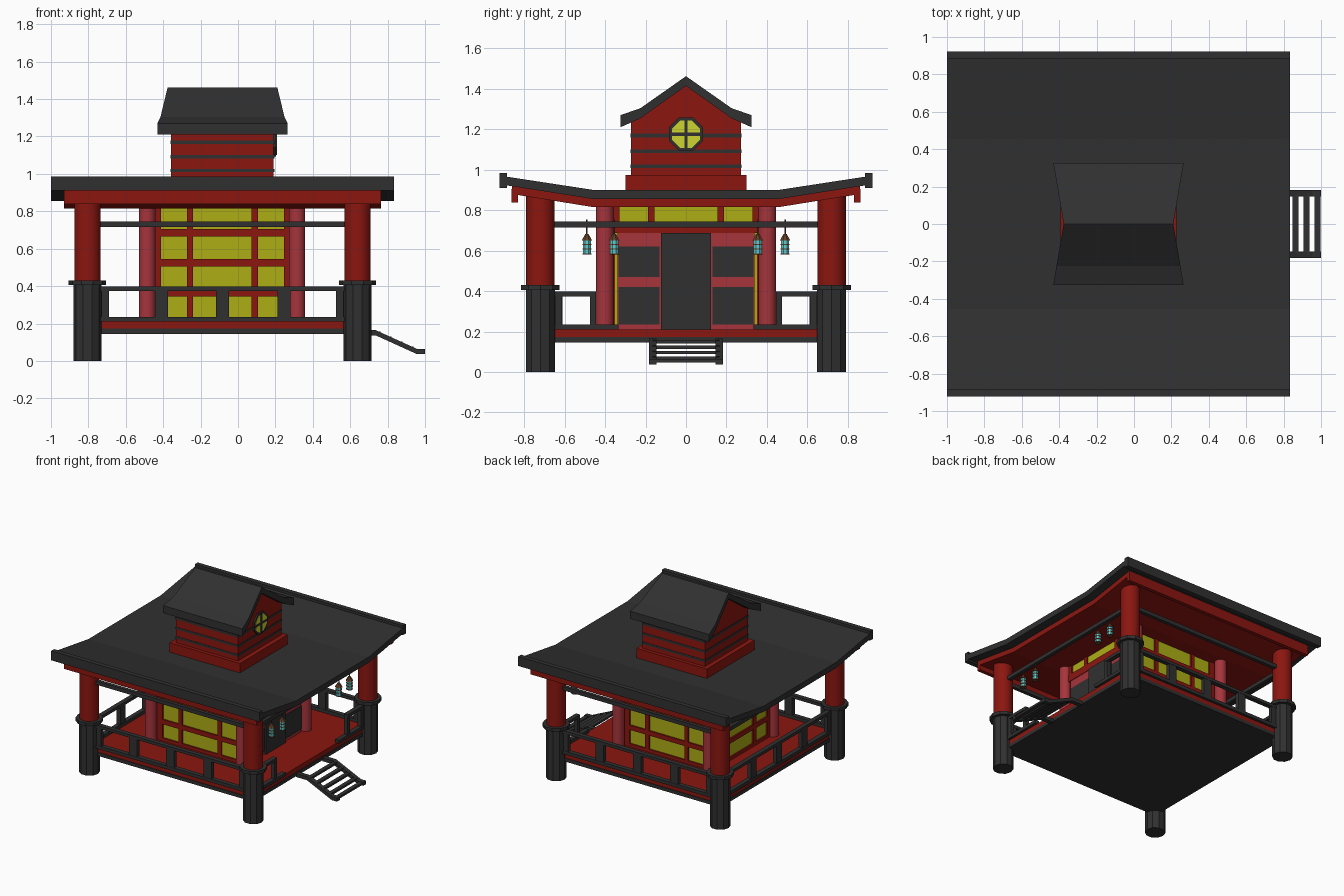
import bpy, bmesh, math
from mathutils import Matrix

if "Cube" in bpy.data.objects:
    bpy.data.objects.remove(bpy.data.objects["Cube"])

CX = -0.083  # centre of the pavilion; the stairs make the model asymmetric


def material(name, rgb):
    m = bpy.data.materials.new(name)
    m.diffuse_color = (*rgb, 1)
    m.use_nodes = True
    m.node_tree.nodes["Principled BSDF"].inputs["Base Color"].default_value = m.diffuse_color
    return m


DARK = material("charcoal", (0.03, 0.03, 0.03))
RED = material("red", (0.26, 0.008, 0.005))
ROSE = material("rose", (0.38, 0.035, 0.045))
YELLOW = material("yellow", (0.42, 0.42, 0.008))
LIME = material("window yellow", (0.62, 0.66, 0.03))
CYAN = material("lantern cyan", (0.12, 0.6, 0.62))
BROWN = material("brown", (0.12, 0.05, 0.02))


def finish(name, bm, mat, smooth=False):
    bmesh.ops.recalc_face_normals(bm, faces=bm.faces)
    me = bpy.data.meshes.new(name)
    bm.to_mesh(me)
    bm.free()
    me.materials.append(mat)
    ob = bpy.data.objects.new(name, me)
    bpy.context.collection.objects.link(ob)
    if smooth:
        bpy.context.view_layer.objects.active = ob
        ob.select_set(True)
        bpy.ops.object.shade_smooth_by_angle(angle=math.radians(40))
        ob.select_set(False)
    return ob


def box(name, x0, x1, y0, y1, z0, z1, mat):
    bm = bmesh.new()
    m = Matrix.Translation(((x0 + x1) / 2, (y0 + y1) / 2, (z0 + z1) / 2)) \
        @ Matrix.Diagonal((x1 - x0, y1 - y0, z1 - z0, 1))
    bmesh.ops.create_cube(bm, size=1, matrix=m)
    finish(name, bm, mat)


def cyl(name, x, y, z0, z1, r, mat, n=10, r2=None, smooth=False):
    bm = bmesh.new()
    m = Matrix.Translation((x, y, (z0 + z1) / 2)) @ Matrix.Rotation(math.pi / n, 4, 'Z')
    bmesh.ops.create_cone(bm, cap_ends=True, segments=n, radius1=r,
                          radius2=r if r2 is None else r2, depth=z1 - z0, matrix=m)
    finish(name, bm, mat, smooth)


def prism(name, profile, x0, x1, mat, flare=0):
    """Extrude a y-z profile along x; flare lengthens it away from y = 0."""
    bm = bmesh.new()
    ends = [[bm.verts.new((x + s * flare * abs(y), y, z)) for y, z in profile]
            for x, s in ((x0, -1), (x1, 1))]
    n = len(profile)
    for i in range(n):
        j = (i + 1) % n
        bm.faces.new((ends[0][i], ends[0][j], ends[1][j], ends[1][i]))
    caps = [bm.faces.new(e) for e in ends]
    bmesh.ops.triangulate(bm, faces=caps)
    finish(name, bm, mat)


def mirrored(top, bottom):
    """Closed profile from half profiles running from the centre outwards."""
    left = [(-y, z) for y, z in reversed(top) if y > 0]
    low_left = [(-y, z) for y, z in bottom if y > 0]
    return left + top + bottom[::-1] + low_left


# Main roof with end caps and the red lining beneath
under = [(0.455, 0.855), (0.9, 0.925)]
prism("main_roof", mirrored([(0.455, 0.90), (0.9, 0.968)], under), -1, 0.833, DARK)
prism("roof_lining", mirrored([(0.455, 0.857), (0.86, 0.921)],
                              [(0.455, 0.815), (0.86, 0.88)]), -0.93, 0.765, RED)
for s in (-1, 1):
    y0, y1 = sorted((s * 0.885, s * 0.922))
    box("roof_eave_cap", -1, 0.833, y0, y1, 0.91, 0.985, DARK)
    y0, y1 = sorted((s * 0.832, s * 0.862))
    box("lining_lip", -0.93, 0.765, y0, y1, 0.838, 0.905, RED)

# Cupola with base, gabled body, bands and flared roof
box("cupola_base", CX - 0.31, CX + 0.31, -0.30, 0.30, 0.88, 0.975, RED)
prism("cupola_body", [(-0.272, 0.97), (0.272, 0.97), (0.272, 1.24), (0.225, 1.27),
                      (0, 1.43), (-0.225, 1.27), (-0.272, 1.24)], CX - 0.274, CX + 0.274, RED)
for z in (1.018, 1.092, 1.17):
    box("cupola_band", CX - 0.277, CX + 0.277, -0.275, 0.275, z - 0.009, z + 0.009, DARK)
prism("cupola_roof", mirrored([(0, 1.463), (0.225, 1.305), (0.325, 1.27)],
                              [(0, 1.415), (0.225, 1.255), (0.325, 1.21)]),
      CX - 0.293, CX + 0.293, DARK, flare=0.17)

# Octagonal window on the entrance gable
for name, r, x1, mat in (("window_frame", 0.09, 0.203, DARK), ("window_glass", 0.074, 0.206, LIME)):
    octagon = [(r * math.cos((i + .5) * math.pi / 4), 1.176 + r * math.sin((i + .5) * math.pi / 4))
               for i in range(8)]
    prism(name, octagon, 0.18, x1, mat)
box("window_bar", 0.2, 0.209, -0.008, 0.008, 1.1, 1.25, DARK)
box("window_bar", 0.2, 0.209, -0.075, 0.075, 1.168, 1.184, DARK)

# Floor
box("floor_base", CX - 0.725, CX + 0.725, -0.722, 0.722, 0.145, 0.172, DARK)
box("floor_deck", CX - 0.72, CX + 0.72, -0.717, 0.717, 0.17, 0.21, RED)

# Corner columns and inner columns
for x in (-0.805, 0.639):
    for y in (-0.72, 0.72):
        cyl("column_base", x, y, 0, 0.41, 0.075, DARK, 10)
        cyl("column_collar", x, y, 0.405, 0.43, 0.1, DARK, 10)
        cyl("column_shaft", x, y, 0.42, 0.885, 0.071, RED, 24, smooth=True)
for x in (-0.485, 0.315):
    for y in (-0.402, 0.402):
        cyl("inner_column", x, y, 0.2, 0.84, 0.044, ROSE, 20, smooth=True)

# Tie beams and railings
PX0, PX1 = -0.805, 0.639
rails = ((0.21, 0.236, 0.018), (0.374, 0.397, 0.018), (0.715, 0.745, 0.014))
for y in (-0.72, 0.72):
    for z0, z1, h in rails:
        box("long_rail", PX0, PX1, y - h, y + h, z0, z1, DARK)
    for x, w in ((-0.71, .02), (-0.409, .034), (CX, .034), (0.246, .034), (0.545, .02)):
        box("rail_post", x - w, x + w, y - 0.016, y + 0.016, 0.21, 0.39, DARK)
for z0, z1, h in rails:
    box("back_rail", PX0 - h, PX0 + h, -0.72, 0.72, z0, z1, DARK)
for y in (-0.63, -0.32, 0, 0.32, 0.63):
    w = 0.02 if abs(y) > 0.5 else 0.034
    box("back_rail_post", PX0 - 0.016, PX0 + 0.016, y - w, y + w, 0.21, 0.39, DARK)
box("entrance_beam", PX1 - 0.014, PX1 + 0.014, -0.72, 0.72, 0.715, 0.745, DARK)
for s in (-1, 1):
    for z0, z1, inner in ((0.21, 0.236, 0.335), (0.374, 0.397, 0.445)):
        y0, y1 = sorted((s * 0.72, s * inner))
        box("entrance_rail", PX1 - 0.018, PX1 + 0.018, y0, y1, z0, z1, DARK)
    for yc in (0.63, 0.46):
        box("entrance_rail_post", PX1 - 0.016, PX1 + 0.016, s * yc - 0.016, s * yc + 0.016,
            0.21, 0.39, DARK)

# Inner room: yellow panes with red lattice on three sides
WX0, WX1, WY = -0.475, 0.305, 0.35
box("room_panes", WX0, WX1, -WY, WY, 0.205, 0.84, YELLOW)
levels = ((0.205, 0.235), (0.345, 0.382), (0.505, 0.545), (0.665, 0.705), (0.815, 0.84))
for s in (-1, 1):
    y0, y1 = sorted((s * WY, s * (WY + 0.012)))
    for z0, z1 in levels:
        box("side_lattice_bar", WX0, WX1, y0, y1, z0, z1, RED)
    for x0, x1 in ((WX0, -0.412), (-0.272, -0.24), (0.072, 0.106), (0.246, WX1)):
        box("side_lattice_upright", x0, x1, y0, y1, 0.205, 0.84, RED)
for z0, z1 in levels:
    box("back_lattice_bar", WX0 - 0.012, WX0, -WY, WY, z0, z1, RED)
for y0, y1 in ((-0.36, -0.33), (-0.19, -0.155), (0.155, 0.19), (0.33, 0.36)):
    box("back_lattice_upright", WX0 - 0.012, WX0, y0, y1, 0.205, 0.84, RED)

# Entrance wall: transom, side panels and sliding door
box("door_lintel", WX1, WX1 + 0.016, -0.36, 0.36, 0.687, 0.745, RED)
box("transom_top", WX1, WX1 + 0.012, -0.36, 0.36, 0.815, 0.84, RED)
for y in (-0.345, -0.172, 0.172, 0.345):
    box("transom_divider", WX1, WX1 + 0.012, y - 0.017, y + 0.017, 0.74, 0.82, RED)
for s in (-1, 1):
    y0, y1 = sorted((s * 0.1, s * 0.34))
    box("door_side_frame", WX1, WX1 + 0.012, y0, y1, 0.205, 0.69, ROSE)
    y0, y1 = sorted((s * 0.13, s * 0.335))
    for z0, z1 in ((0.235, 0.42), (0.47, 0.62)):
        box("door_side_panel", WX1, WX1 + 0.018, y0, y1, z0, z1, DARK)
box("door", WX1, WX1 + 0.026, -0.123, 0.123, 0.205, 0.688, DARK)

# Hanging lanterns
for y in (-0.49, -0.355, 0.355, 0.49):
    x = PX1
    cyl("lantern_cord", x, y, 0.68, 0.755, 0.004, BROWN, 6)
    cyl("lantern_cap", x, y, 0.65, 0.682, 0.028, BROWN, 8, r2=0.009)
    cyl("lantern_body", x, y, 0.585, 0.652, 0.022, CYAN, 8)
    for z in (0.58, 0.605, 0.628):
        cyl("lantern_ring", x, y, z, z + 0.006, 0.025, BROWN, 8)

# Entrance stairs: two bent stringers with open treads
path = [(0.64, 0.165), (0.735, 0.165), (0.955, 0.065), (1.0, 0.065)]
side = path + [(x, z - 0.028) for x, z in reversed(path)]
for yc in (-0.165, 0.165):
    bm = bmesh.new()
    f = bm.faces.new([bm.verts.new((x, yc - 0.018, z)) for x, z in side])
    ext = bmesh.ops.extrude_face_region(bm, geom=[f])
    bmesh.ops.translate(bm, vec=(0, 0.036, 0),
                        verts=[v for v in ext["geom"] if isinstance(v, bmesh.types.BMVert)])
    finish("stair_stringer", bm, DARK)
for i in range(5):
    x = 0.745 + i * 0.059
    z = max(0.062, 0.162 - 0.45 * (x - 0.735))
    box("stair_tread", x - 0.016, x + 0.016, -0.165, 0.165, z - 0.016, z, DARK)
